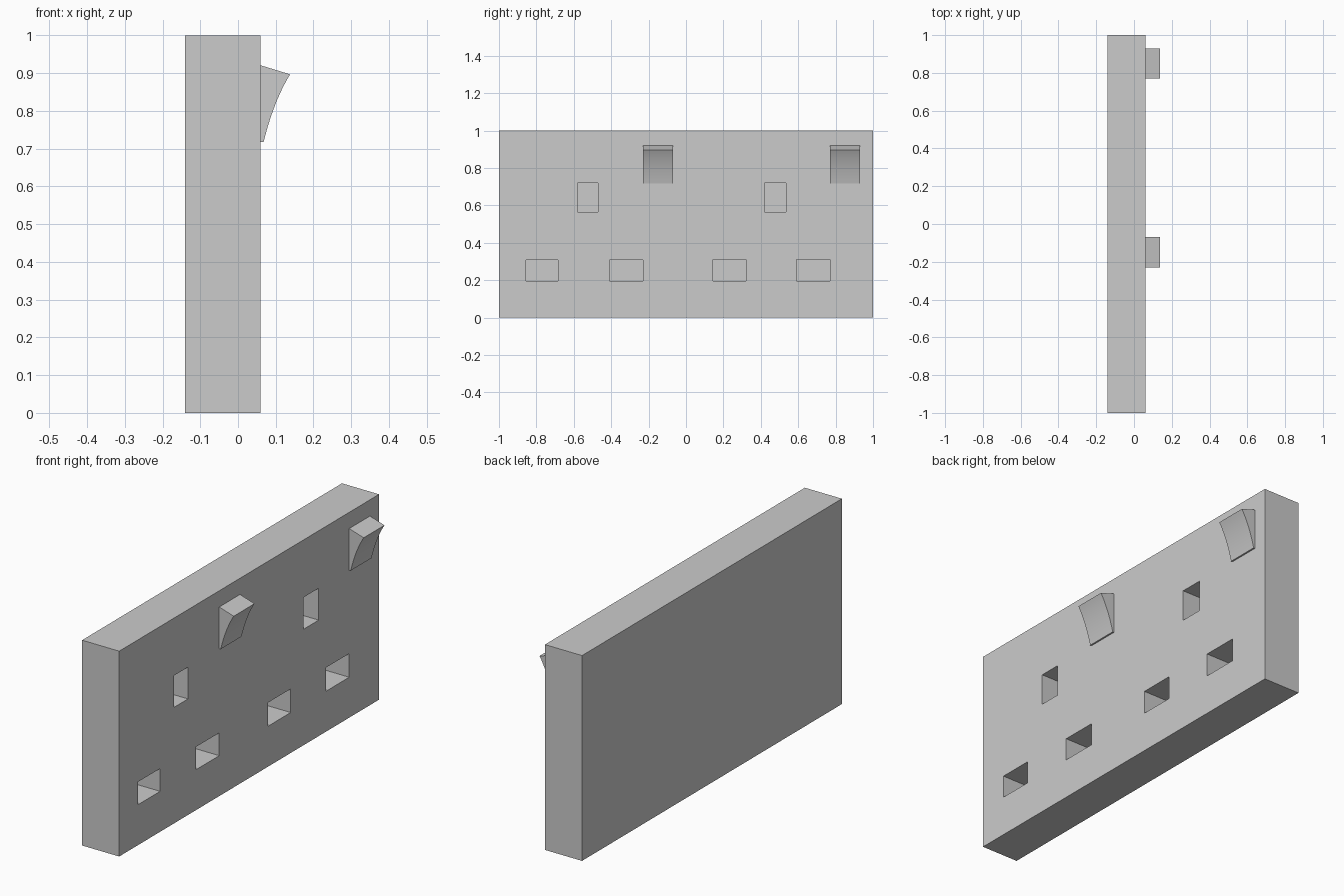
import bpy, bmesh
from mathutils import Vector, Matrix

if "Cube" in bpy.data.objects:
    bpy.data.objects.remove(bpy.data.objects["Cube"])

FRONT, BACK, DEPTH = 0.06, -0.14, 0.18


def add_object(name, bm):
    bmesh.ops.recalc_face_normals(bm, faces=bm.faces)
    mesh = bpy.data.meshes.new(name)
    bm.to_mesh(mesh)
    bm.free()
    obj = bpy.data.objects.new(name, mesh)
    bpy.context.collection.objects.link(obj)
    return obj


def add_box(bm, lo, hi):
    lo, hi = Vector(lo), Vector(hi)
    m = Matrix.Translation((lo + hi) / 2) @ Matrix.Diagonal((*(hi - lo), 1))
    bmesh.ops.create_cube(bm, size=1, matrix=m)


# Wall plate
bm = bmesh.new()
add_box(bm, (BACK, -1, 0), (FRONT, 1, 1))
plate = add_object("socket_plate", bm)

# Pin slots: y start, y end, z start, z end
slots = [(-0.58, -0.47, 0.565, 0.72), (0.42, 0.535, 0.565, 0.72),
         (-0.855, -0.685, 0.197, 0.308), (-0.41, -0.23, 0.197, 0.308),
         (0.145, 0.32, 0.197, 0.312), (0.59, 0.77, 0.197, 0.312)]
bm = bmesh.new()
for y0, y1, z0, z1 in slots:
    add_box(bm, (FRONT - DEPTH, y0, z0), (FRONT + 0.1, y1, z1))
cutter = add_object("slot_cutter", bm)
cutter.hide_render = True
cutter.hide_viewport = True
cut = plate.modifiers.new("pin_slots", 'BOOLEAN')
cut.operation = 'DIFFERENCE'
cut.solver = 'EXACT'
cut.object = cutter

# Rocker switches: wedge profile with a hollow curved face
tip, mid, low = Vector((0.138, 0.897)), Vector((0.094, 0.825)), Vector((0.068, 0.718))
steps = 12
curve = [(1 - t) ** 2 * tip + 2 * t * (1 - t) * mid + t * t * low
         for t in (i / steps for i in range(steps + 1))]
profile = [Vector((FRONT, 0.921))] + curve + [Vector((FRONT, 0.718))]
for name, y0 in (("left_switch", -0.23), ("right_switch", 0.77)):
    bm = bmesh.new()
    face = bm.faces.new([bm.verts.new((p.x, y0, p.y)) for p in profile])
    ext = bmesh.ops.extrude_face_region(bm, geom=[face], use_keep_orig=True)
    verts = [v for v in ext["geom"] if isinstance(v, bmesh.types.BMVert)]
    bmesh.ops.translate(bm, verts=verts, vec=(0, 0.16, 0))
    switch = add_object(name, bm)
    bpy.ops.object.select_all(action='DESELECT')
    switch.select_set(True)
    bpy.context.view_layer.objects.active = switch
    bpy.ops.object.shade_smooth_by_angle()
